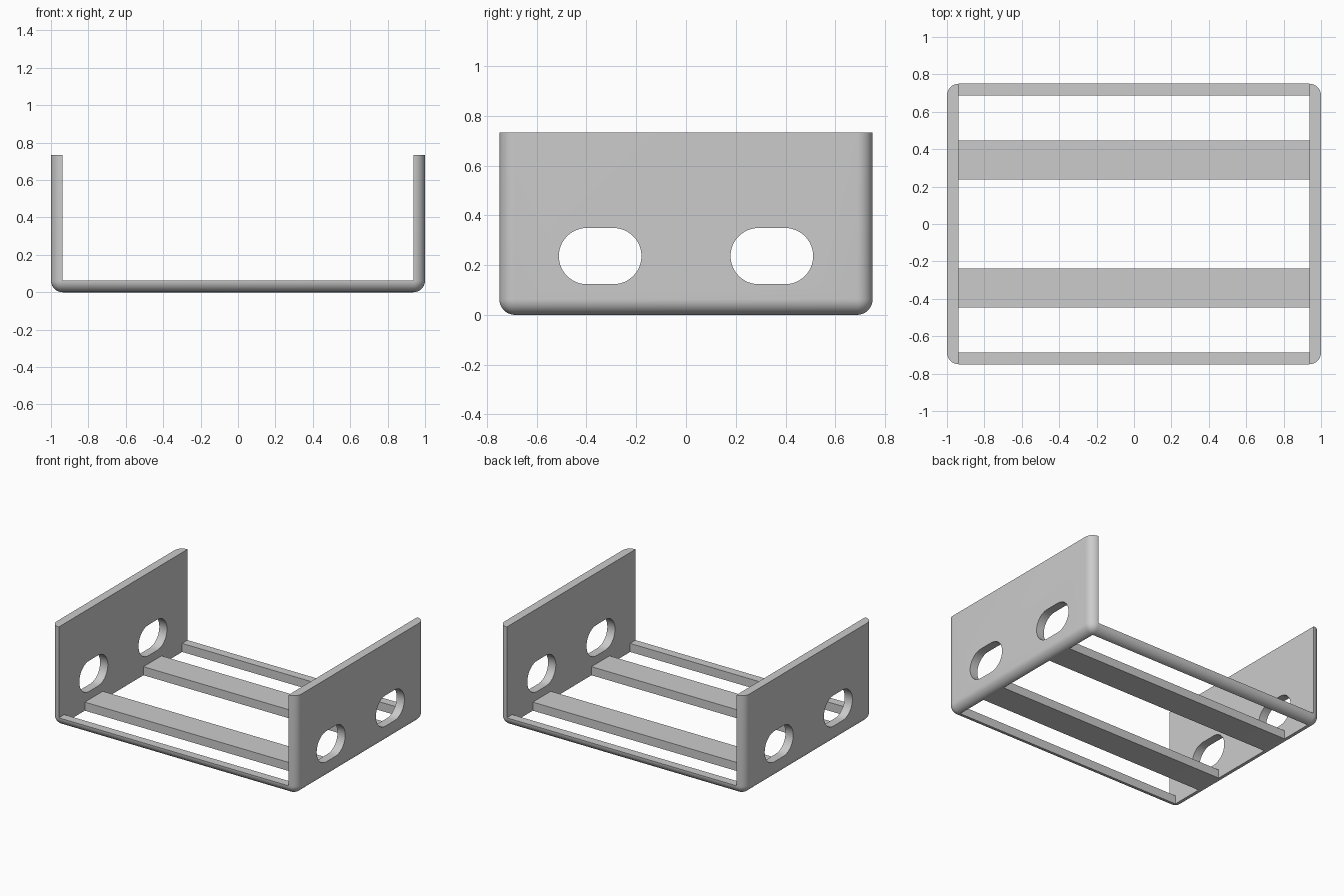
import bpy, bmesh, math

cube = bpy.data.objects.get("Cube")
if cube:
    bpy.data.objects.remove(cube, do_unlink=True)

W, D, H = 1.0, 0.75, 0.733      # half width, half depth, height
T = 0.063                       # wall thickness and corner radius
RAIL_IN, BAR_OUT, BAR_IN = D - T, 0.447, 0.237

grey = bpy.data.materials.new("light grey")
grey.use_nodes = True
colour = (0.6, 0.6, 0.6, 1)
grey.diffuse_color = colour
grey.node_tree.nodes["Principled BSDF"].inputs["Base Color"].default_value = colour


def add_object(name, bm):
    bmesh.ops.recalc_face_normals(bm, faces=bm.faces)
    mesh = bpy.data.meshes.new(name)
    bm.to_mesh(mesh)
    bm.free()
    mesh.materials.append(grey)
    obj = bpy.data.objects.new(name, mesh)
    bpy.context.collection.objects.link(obj)
    return obj


def box(lo, hi):
    bm = bmesh.new()
    bmesh.ops.create_cube(bm, size=1)
    for v in bm.verts:
        v.co = [hi[i] if v.co[i] > 0 else lo[i] for i in range(3)]
    return bm


def slot(y, z, half_length, radius, steps=24):
    """Rounded slot running through both side walls."""
    bm = bmesh.new()
    ring = []
    for side in (1, -1):
        for i in range(steps + 1):
            a = math.pi * (i / steps - 0.5)
            ring.append(bm.verts.new((-W - T, y + side * (half_length - radius + radius * math.cos(a)),
                                      z + side * radius * math.sin(a))))
    face = bm.faces.new(ring)
    extruded = bmesh.ops.extrude_face_region(bm, geom=[face])["geom"]
    bmesh.ops.translate(bm, vec=(2 * (W + T), 0, 0),
                        verts=[g for g in extruded if isinstance(g, bmesh.types.BMVert)])
    return bm


def cut(target, bm):
    cutter = add_object("cutter", bm)
    cutter.hide_render = True
    mod = target.modifiers.new("cut", "BOOLEAN")
    mod.operation = "DIFFERENCE"
    mod.solver = "EXACT"
    mod.object = cutter
    bpy.ops.object.modifier_apply(modifier=mod.name)
    bpy.data.objects.remove(cutter, do_unlink=True)


# Solid block, rounded everywhere except around its top
bm = box((-W, -D, 0), (W, D, H))
edges = [e for e in bm.edges if min(v.co.z for v in e.verts) < H / 2]
bmesh.ops.bevel(bm, geom=edges, offset=T, segments=12, profile=0.5, affect="EDGES")
tray = add_object("open_tray_frame", bm)
bpy.context.view_layer.objects.active = tray
tray.select_set(True)

# Space between the side walls
cut(tray, box((-W + T, -2 * D, T), (W - T, 2 * D, 2 * H)))

# Floor openings, leaving two edge rails and two cross bars
for y0, y1 in ((-RAIL_IN, -BAR_OUT), (-BAR_IN, BAR_IN), (BAR_OUT, RAIL_IN)):
    cut(tray, box((-W + T, y0, -T), (W - T, y1, 2 * T)))

# Rounded slots in the side walls
for side in (-1, 1):
    cut(tray, slot(side * 0.345, 0.236, 0.166, 0.113))

bpy.ops.object.shade_smooth_by_angle(angle=math.radians(30))
